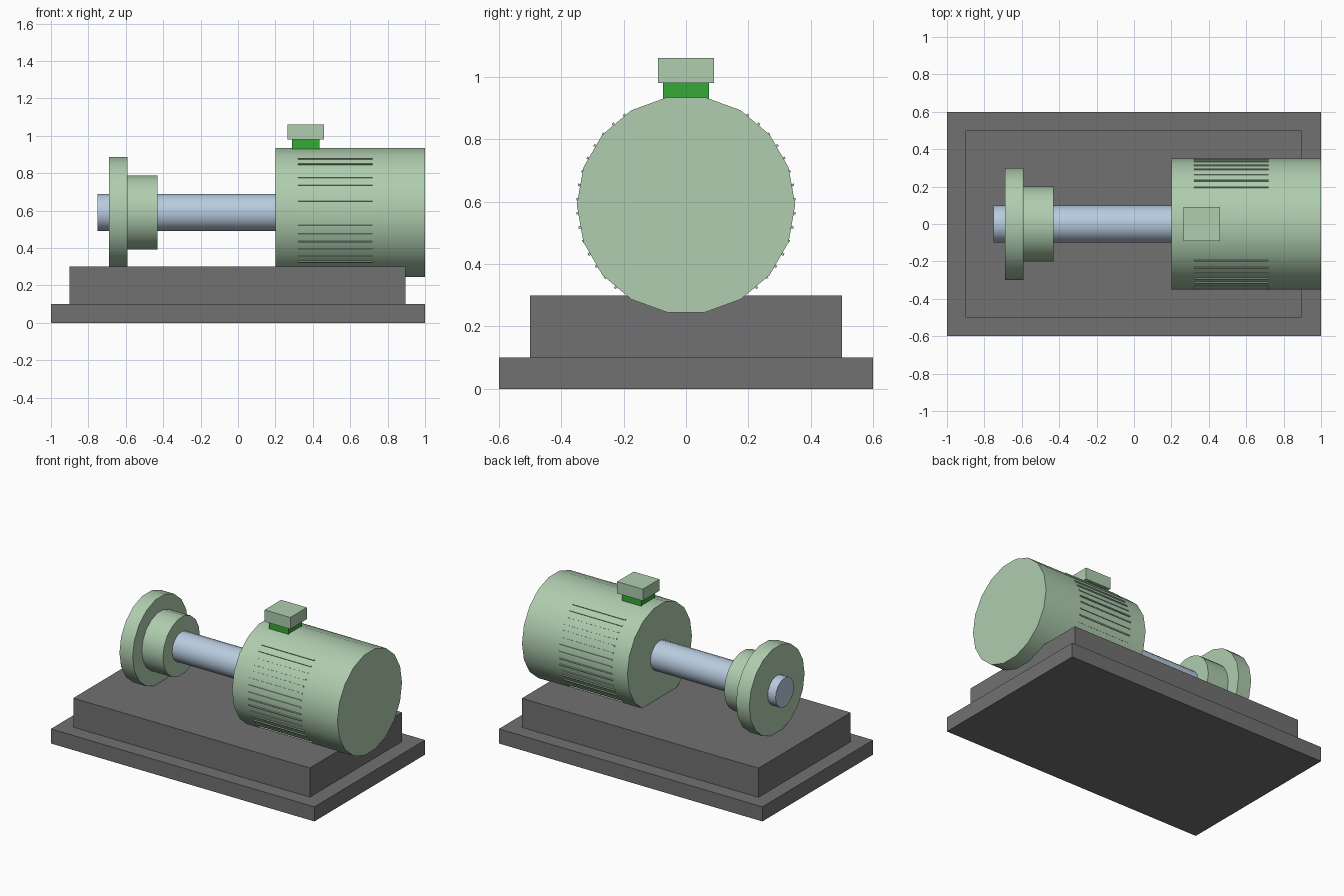
import bpy
import math

if "Cube" in bpy.data.objects:
    bpy.data.objects.remove(bpy.data.objects["Cube"])


def material(name, rgb):
    m = bpy.data.materials.new(name)
    m.diffuse_color = (*rgb, 1)
    m.use_nodes = True
    m.node_tree.nodes["Principled BSDF"].inputs["Base Color"].default_value = m.diffuse_color
    return m


PALE_GREEN = material("pale_green", (0.43, 0.61, 0.43))
BRIGHT_GREEN = material("bright_green", (0.035, 0.40, 0.035))
DARK_GREY = material("dark_grey", (0.165, 0.165, 0.17))
STEEL_BLUE = material("steel_blue", (0.48, 0.60, 0.74))

AXIS_Z = 0.59      # height of the shaft line
SIDES = 18


def box(name, lo, hi, mat):
    centre = [(a + b) / 2 for a, b in zip(lo, hi)]
    bpy.ops.mesh.primitive_cube_add(size=1, location=centre)
    ob = bpy.context.object
    ob.name = name
    ob.scale = [b - a for a, b in zip(lo, hi)]
    bpy.ops.object.transform_apply(location=False, rotation=False, scale=True)
    ob.data.materials.append(mat)
    return ob


def drum(name, x0, x1, radius, mat):
    """Cylinder along x on the shaft line, with a corner on each y side."""
    bpy.ops.mesh.primitive_cylinder_add(
        vertices=SIDES, radius=radius, depth=x1 - x0,
        location=((x0 + x1) / 2, 0, AXIS_Z), rotation=(0, math.pi / 2, 0))
    ob = bpy.context.object
    ob.name = name
    ob.data.materials.append(mat)
    bpy.ops.object.shade_smooth_by_angle(angle=math.radians(30))
    return ob


# Stepped base
box("base_plate", (-1, -0.6, 0), (1, 0.6, 0.1), DARK_GREY)
box("base_plinth", (-0.9, -0.5, 0.1), (0.895, 0.5, 0.3), DARK_GREY)

# Motor, shaft and flanged coupling
drum("motor_body", 0.2, 1.0, 0.35, PALE_GREEN)
drum("shaft", -0.75, 0.2, 0.1, STEEL_BLUE)
drum("coupling_flange", -0.69, -0.59, 0.3, PALE_GREEN)
drum("coupling_hub", -0.59, -0.43, 0.2, PALE_GREEN)

# Terminal box on its neck
box("terminal_neck", (0.288, -0.073, 0.90), (0.435, 0.073, 0.98), BRIGHT_GREEN)
box("terminal_box", (0.265, -0.09, 0.98), (0.46, 0.09, 1.06), PALE_GREEN)

# Thin cooling ribs fanned around both flanks of the motor
for side, start in (("front", math.pi), ("back", 0)):
    for i in range(15):
        tilt = math.radians(-49.5 + 7.5 * i)
        angle = tilt if side == "back" else start - tilt
        rib = box(f"{side}_rib_{i}", (-0.2, -0.01, -0.004),
                  (0.2, 0.01, 0.004), PALE_GREEN)
        rib.location = (0.52, 0.342 * math.cos(angle),
                        AXIS_Z + 0.342 * math.sin(angle))
        rib.rotation_euler = (angle, 0, 0)
